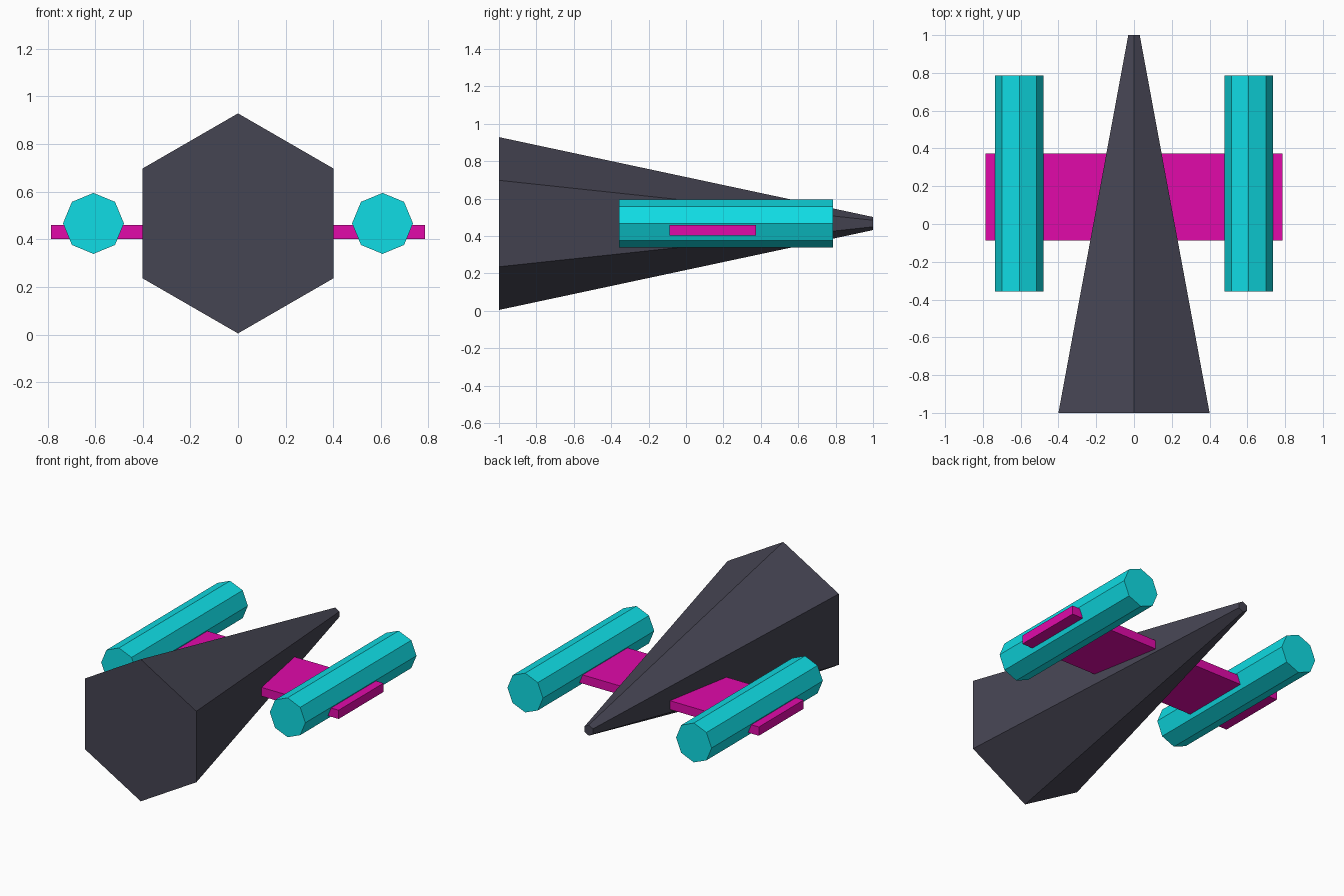
import bpy, bmesh
from math import pi
from mathutils import Matrix

if "Cube" in bpy.data.objects:
    bpy.data.objects.remove(bpy.data.objects["Cube"])

AXIS_Z = 0.467


def material(name, color):
    m = bpy.data.materials.new(name)
    m.diffuse_color = (*color, 1)
    m.use_nodes = True
    m.node_tree.nodes["Principled BSDF"].inputs["Base Color"].default_value = m.diffuse_color
    return m


def add_object(name, bm, mat):
    bmesh.ops.recalc_face_normals(bm, faces=bm.faces)
    mesh = bpy.data.meshes.new(name)
    bm.to_mesh(mesh)
    bm.free()
    mesh.materials.append(mat)
    ob = bpy.data.objects.new(name, mesh)
    bpy.context.collection.objects.link(ob)
    return ob


def prism_along_y(name, sides, r_front, r_back, y0, y1, x, spin, mat):
    """Flat-sided tube or taper running from y0 to y1."""
    bm = bmesh.new()
    place = (Matrix.Translation((x, (y0 + y1) / 2, AXIS_Z))
             @ Matrix.Rotation(-pi / 2, 4, 'X') @ Matrix.Rotation(spin, 4, 'Z'))
    bmesh.ops.create_cone(bm, cap_ends=True, segments=sides, radius1=r_front,
                          radius2=r_back, depth=y1 - y0, matrix=place)
    return add_object(name, bm, mat)


dark = material("dark_hull", (0.06, 0.058, 0.085))
cyan = material("cyan_engine", (0.005, 0.72, 0.78))
magenta = material("magenta_wing", (0.75, 0.003, 0.4))

# Tapered hexagonal hull, corners at top and bottom
prism_along_y("hull", 6, 0.462, 0.035, -1.0, 1.0, 0, 0, dark)

# Octagonal engines on both sides
for side, sx in (("left", -1), ("right", 1)):
    prism_along_y(side + "_engine", 8, 0.128, 0.128, -0.357, 0.786,
                  sx * 0.607, 0, cyan)

# Wing slab running through hull and engines
bm = bmesh.new()
bmesh.ops.create_cube(bm, size=1, matrix=Matrix.Translation((0, 0.143, 0.431))
                      @ Matrix.Diagonal((1.572, 0.461, 0.057, 1)))
add_object("wing", bm, magenta)
